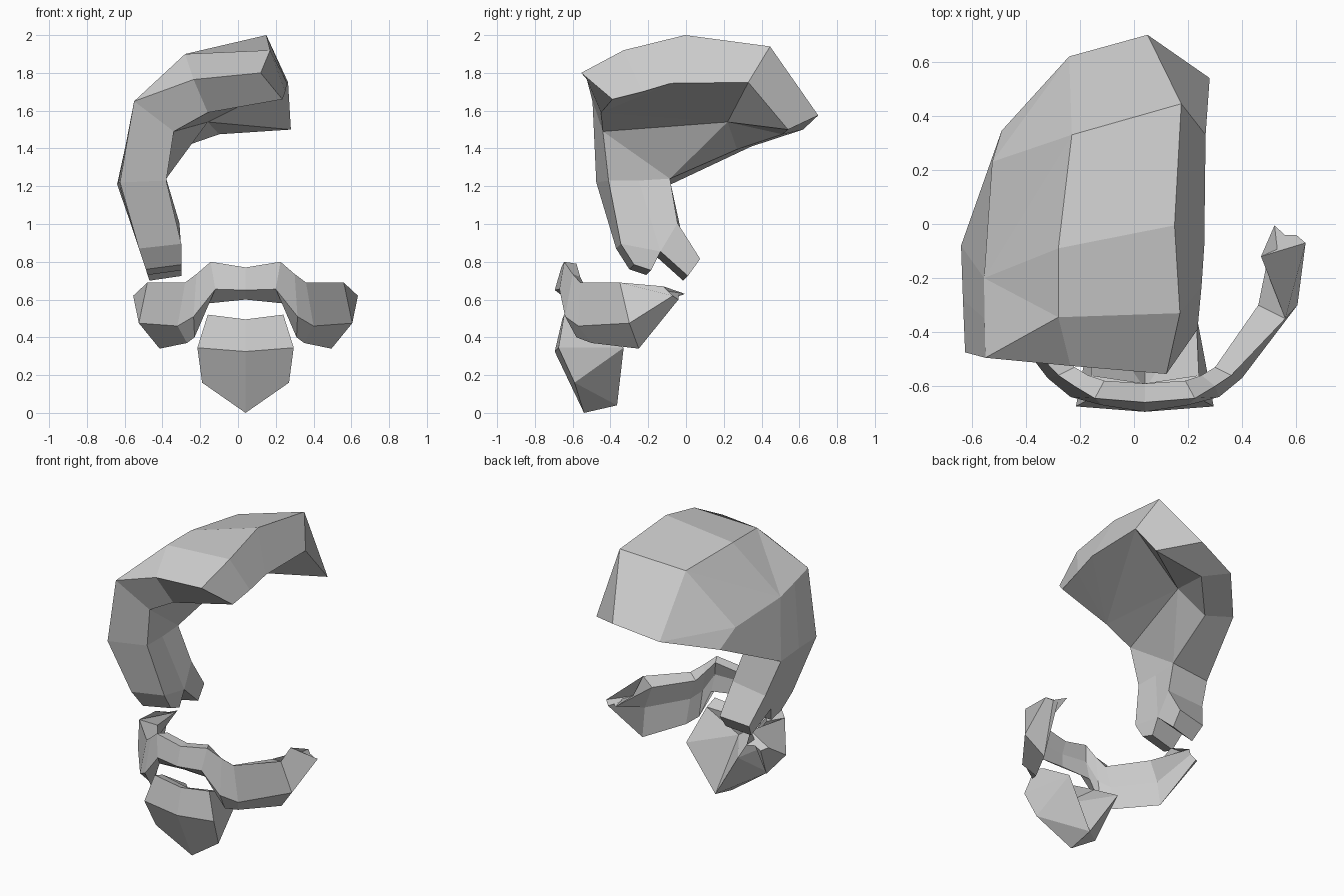
import bpy, bmesh
from mathutils import Vector

AXIS = 0.04  # mirror plane of the facial hair


def finish(name, verts, faces, mirrored=False):
    bm = bmesh.new()
    vs = [bm.verts.new(v) for v in verts]
    for f in faces:
        bm.faces.new([vs[i] for i in f])
    bmesh.ops.recalc_face_normals(bm, faces=bm.faces)
    me = bpy.data.meshes.new(name)
    bm.to_mesh(me)
    bm.free()
    ob = bpy.data.objects.new(name, me)
    bpy.context.collection.objects.link(ob)
    if mirrored:
        ob.location.x = AXIS
        m = ob.modifiers.new("mirror", 'MIRROR')
        m.use_clip = True
    return ob


# Hair: front-to-back rows, each running from the open rim over to the side
outer = [
    (.12, -.555, 1.80), (-.235, -.525, 1.765), (-.55, -.495, 1.65), (-.625, -.475, 1.22),
    (.17, -.33, 1.92), (-.28, -.345, 1.90), (-.553, -.35, 1.61), (-.633, -.28, 1.22),
    (.15, -.005, 2.0), (-.28, -.09, 1.90), (-.555, -.20, 1.57), (-.64, -.08, 1.21),
    (.175, .445, 1.94), (-.23, .33, 1.86), (-.525, .23, 1.525), (-.49, .345, 1.41),
    (.05, .70, 1.575), (-.24, .62, 1.50),
]
# Inside of the hair: keyed by the outer point it lies behind
inner = {
    0: (.235, -.39, 1.66), 1: (-.16, -.45, 1.59), 2: (-.34, -.44, 1.49), 3: (-.38, -.41, 1.23),
    4: (.25, -.23, 1.70), 7: (-.38, -.25, 1.23), 8: (.26, -.08, 1.745), 11: (-.38, -.085, 1.24),
    12: (.265, .33, 1.75), 13: (-.16, .22, 1.54), 15: (-.33, .27, 1.395),
    16: (.28, .54, 1.50), 17: (-.10, .51, 1.475),
}
# Sideburn outline in (y, z), from back edge round the two prongs to the front
burn = [(-.03, .98), (.05, .79), (-.015, .70), (-.16, .83), (-.21, .73), (-.30, .76), (-.37, .87)]
for i, (y, z) in enumerate(burn):
    outer.append((-.64 + .33 * (1.22 - z), y, z))
    inner[18 + i] = (min(-.3, -.38 + .28 * (1.23 - z)), y + (.025 if i else -.015), z + .025)

sideburn = [(3, 24, 21, 7), (7, 21, 18, 11), (24, 23, 22, 21), (18, 21, 20, 19)]
skin = sideburn + [
    (0, 1, 5, 4), (1, 2, 5), (2, 6, 5), (2, 3, 7, 6), (4, 5, 9, 8), (5, 6, 10), (5, 10, 9),
    (6, 7, 11, 10), (8, 9, 13, 12), (9, 10, 13), (10, 14, 13), (10, 11, 15, 14),
    (12, 13, 17, 16), (13, 14, 17), (14, 15, 17)]
lining = sideburn + [
    (0, 1, 4), (4, 1, 8), (8, 1, 12), (1, 13, 12), (12, 13, 16), (16, 13, 17),
    (13, 15, 17), (13, 11, 15), (1, 2, 13), (2, 11, 13), (2, 3, 7, 11)]
inside = {k: len(outer) + i for i, k in enumerate(inner)}
faces = skin + [tuple(inside[i] for i in reversed(f)) for f in lining]
# Close the open borders between the two layers
edges = {}
for f in skin:
    for a, b in zip(f, f[1:] + f[:1]):
        edges.setdefault(frozenset((a, b)), []).append((a, b))
faces += [(b, a, inside[a], inside[b]) for (a, b) in (e[0] for e in edges.values() if len(e) == 1)]
finish("hair", outer + list(inner.values()), faces)

# Moustache sections (top, front low, bottom, back top) from centre to tip
sections = [
    [(0, -.66, .77), (0, -.695, .65), (0, -.62, .60), (0, -.59, .765)],
    [(.185, -.645, .80), (.16, -.67, .655), (.195, -.60, .58), (.15, -.58, .79)],
    [(.26, -.60, .735), (.275, -.64, .51), (.27, -.58, .40), (.21, -.56, .72)],
    [(.32, -.56, .69), (.36, -.57, .46), (.31, -.50, .37), (.26, -.53, .66)],
    [(.52, -.35, .69), (.565, -.30, .475), (.455, -.25, .34), (.42, -.30, .66)],
    [(.43, -.12, .67), (.595, -.07, .62), (.56, -.04, .60), (.48, -.005, .63)],
]
pts = []
for s in sections:  # a crease hollows the back of each section
    a, b, c, d = map(Vector, s)
    pts += [a, b, c, (c + d) * .25 + (a + b + c + d) * .125, d]
tube = [(5*s + k, 5*s + (k + 1) % 5, 5*s + 5 + (k + 1) % 5, 5*s + 5 + k)
        for s in range(5) for k in range(5)]
finish("moustache", pts, tube + [(25, 26, 27, 28, 29)], True)

# Chin beard: half of a faceted wedge with a hollowed back
beard = [
    (0, -.655, .495), (.20, -.645, .52),    # top front
    (0, -.695, .325), (.255, -.675, .345),  # widest front
    (0, -.54, 0), (.23, -.59, .16),         # lower front
    (0, -.365, .04), (.19, -.33, .345),     # back point and wing
    (0, -.59, .47), (.20, -.56, .49),       # top back
    (0, -.61, .34),                         # hollow
]
finish("chin_beard", beard, [
    (0, 1, 3, 2), (2, 3, 5, 4), (1, 9, 7, 3), (3, 7, 5), (5, 7, 6), (5, 6, 4),
    (0, 8, 9, 1), (8, 10, 9), (9, 10, 7), (10, 6, 7)], True)
